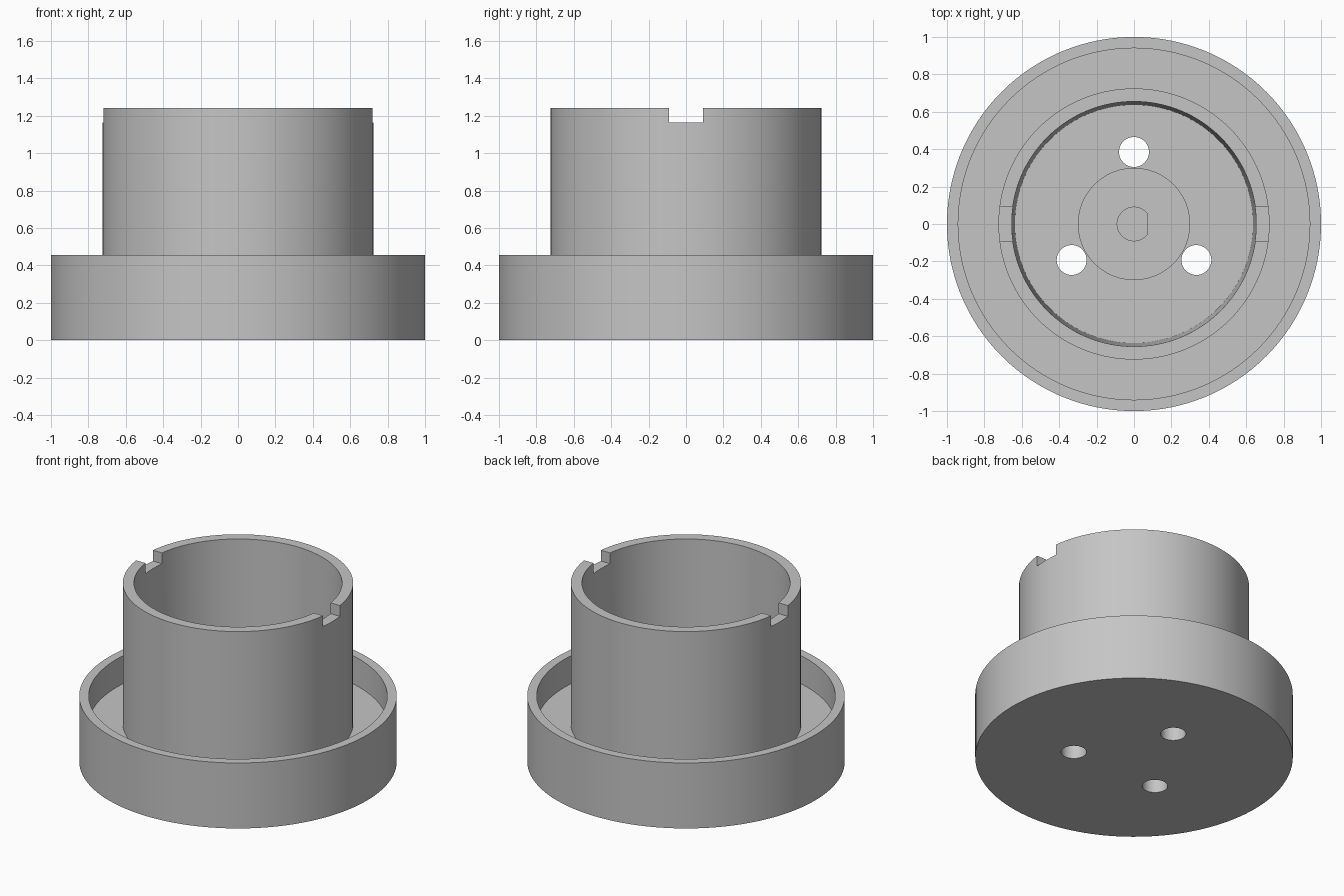
import bpy, bmesh, math
from mathutils import Matrix

if "Cube" in bpy.data.objects:
    bpy.data.objects.remove(bpy.data.objects["Cube"])

grey = bpy.data.materials.new("light grey")
grey.diffuse_color = (0.56, 0.56, 0.56, 1)
grey.use_nodes = True
grey.node_tree.nodes["Principled BSDF"].inputs["Base Color"].default_value = grey.diffuse_color


def make_object(name, bm):
    bmesh.ops.recalc_face_normals(bm, faces=bm.faces)
    mesh = bpy.data.meshes.new(name)
    bm.to_mesh(mesh)
    bm.free()
    obj = bpy.data.objects.new(name, mesh)
    bpy.context.collection.objects.link(obj)
    obj.data.materials.append(grey)
    return obj


def lathe(name, profile, sides=128):
    bm = bmesh.new()
    verts = [bm.verts.new((r, 0, z)) for r, z in profile]
    edges = [bm.edges.new(p) for p in zip(verts, verts[1:])]
    bmesh.ops.spin(bm, geom=verts + edges, cent=(0, 0, 0), axis=(0, 0, 1),
                   angle=math.tau, steps=sides)
    bmesh.ops.remove_doubles(bm, verts=bm.verts, dist=1e-4)
    return make_object(name, bm)


def cylinder(name, x, y, radius, z0, z1, flat=None):
    bm = bmesh.new()
    bmesh.ops.create_cone(bm, cap_ends=True, segments=48, radius1=radius,
                          radius2=radius, depth=z1 - z0)
    if flat is not None:  # trim one side to a flat
        bmesh.ops.bisect_plane(bm, geom=bm.verts[:] + bm.edges[:] + bm.faces[:],
                               plane_co=(flat, 0, 0), plane_no=(1, 0, 0),
                               clear_outer=True)
        bmesh.ops.holes_fill(bm, edges=[e for e in bm.edges if e.is_boundary])
    bmesh.ops.translate(bm, verts=bm.verts, vec=(x, y, (z0 + z1) / 2))
    return make_object(name, bm)


def box(name, size, centre):
    bm = bmesh.new()
    bmesh.ops.create_cube(bm, size=1, matrix=Matrix.Translation(centre)
                          @ Matrix.Diagonal((*size, 1)))
    return make_object(name, bm)


# Flanged cup: outer rim, gutter, tapered-bore tube and central boss
FLOOR, BOSS = 0.26, 0.6
body = lathe("flanged_tube", [
    (0, 0), (1, 0), (1, 0.455), (0.94, 0.455), (0.94, FLOOR), (0.725, FLOOR),
    (0.725, 1.24), (0.655, 1.24), (0.637, FLOOR), (0.3, FLOOR), (0.3, BOSS),
    (0, BOSS)])

# Cutters: two rim notches, blind D-shaped bore, three through holes
cutters = [box("notch_cutter", (1.7, 0.184, 0.2), (0, 0, 1.265)),
           cylinder("shaft_bore_cutter", 0, 0, 0.09, FLOOR + 0.005, BOSS + 0.2, 0.07)]
for i in range(3):
    a = math.radians(90 + 120 * i)
    cutters.append(cylinder("screw_hole_cutter", 0.385 * math.cos(a),
                            0.385 * math.sin(a), 0.08, -0.1, FLOOR + 0.1))

bpy.context.view_layer.objects.active = body
body.select_set(True)
for c in cutters:
    c.hide_render = True
    mod = body.modifiers.new("cut", 'BOOLEAN')
    mod.operation = 'DIFFERENCE'
    mod.solver = 'EXACT'
    mod.object = c
    bpy.ops.object.modifier_apply(modifier=mod.name)
    bpy.data.objects.remove(c)

# Smooth round walls, crisp edges
bpy.ops.object.shade_smooth_by_angle(angle=math.radians(30))
